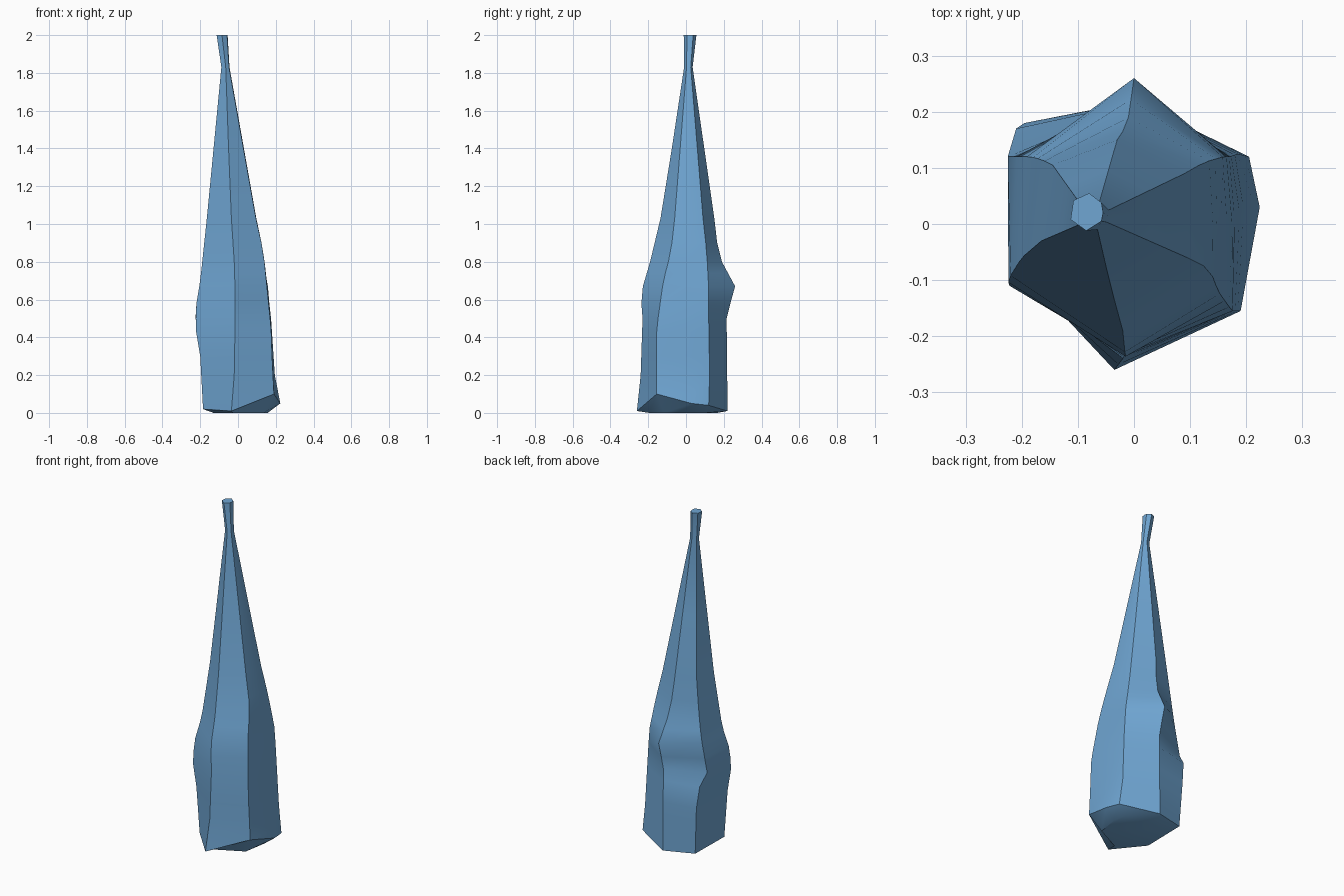
import bpy, bmesh, math

if "Cube" in bpy.data.objects:
    bpy.data.objects.remove(bpy.data.objects["Cube"])

# Ridges running up the spire, counter-clockwise from above: (z, x, y) points
front = [(.01, -.035, -.26), (.2, -.02, -.24), (.5, -.015, -.23), (.63, -.015, -.24), (.8, -.02, -.19),
         (1.03, -.035, -.135), (1.4, -.05, -.075), (1.83, -.065, -.01), (2, -.085, -.012)]
front_right = [(.1, .19, -.155), (.3, .18, -.155), (.45, .175, -.155), (.7, .15, -.12), (.85, .135, -.08),
               (1.03, .095, -.06), (1.83, -.048, .003), (2, -.058, .005)]
right = [(.05, .224, .03), (.2, .195, .03), (.5, .175, 0), (.85, .135, 0), (1.03, .097, .02),
         (1.83, -.045, .014), (2, -.055, .02)]
back_right = [(.04, .205, .12), (.2, .185, .125), (.5, .17, .12), (.66, .16, .12), (.85, .125, .11),
              (1.03, .09, .09), (1.83, -.045, .025), (2, -.058, .038)]
back = [(.01, 0, .22), (.5, 0, .215), (.58, 0, .235), (.67, 0, .26), (.8, -.01, .19), (.9, -.02, .165),
        (1.03, -.03, .15), (1.83, -.063, .035), (2, -.08, .055)]
back_left = [(.02, -.18, .17), (.3, -.195, .18), (.43, -.21, .17), (.5, -.225, .12), (.7, -.185, .12),
             (.85, -.165, .115), (1.03, -.145, .105), (1.83, -.088, .025), (2, -.108, .042)]
front_left = [(.02, -.185, -.1), (.3, -.2, -.11), (.43, -.222, -.11), (.55, -.225, -.1), (.7, -.2, -.06),
              (1.03, -.165, -.03), (1.83, -.088, .003), (2, -.113, .008)]
RIDGES = [front, front_right, right, back_right, back, back_left, front_left]
HEIGHTS = [0, .1, .2, .3, .43, .5, .58, .67, .74, .8, .9, 1.03, 1.4, 1.83, 2]


def sample(ridge, z):
    """Point on a ridge at height z, clamped to the ridge's own foot."""
    z = max(z, ridge[0][0])
    for (z0, x0, y0), (z1, x1, y1) in zip(ridge, ridge[1:]):
        if z <= z1:
            t = (z - z0) / (z1 - z0)
            return (x0 + (x1 - x0) * t, y0 + (y1 - y0) * t, z)
    return (ridge[-1][1], ridge[-1][2], z)


# Loft the spire through the rings
bm = bmesh.new()
n = len(RIDGES)
rings = [[bm.verts.new(sample(r, z)) for r in RIDGES] for z in HEIGHTS]
foot = [bm.verts.new((v.co.x * .7, v.co.y * .75, 0)) for v in rings[0]]
rings.insert(0, foot)
for lower, upper in zip(rings, rings[1:]):
    for i in range(n):
        j = (i + 1) % n
        bm.faces.new((lower[i], lower[j], upper[j], upper[i]))
bm.faces.new(rings[-1])
bm.faces.new(list(reversed(foot)))
bmesh.ops.remove_doubles(bm, verts=bm.verts, dist=.0005)
bmesh.ops.recalc_face_normals(bm, faces=bm.faces)

mesh = bpy.data.meshes.new("rock_spire")
bm.to_mesh(mesh)
bm.free()
spire = bpy.data.objects.new("rock_spire", mesh)
bpy.context.collection.objects.link(spire)

# Single blue colour
blue = bpy.data.materials.new("steel blue")
blue.diffuse_color = (.16, .38, .65, 1)
blue.use_nodes = True
blue.node_tree.nodes["Principled BSDF"].inputs["Base Color"].default_value = blue.diffuse_color
mesh.materials.append(blue)

# Soft facets with the hard ridges kept
bpy.context.view_layer.objects.active = spire
spire.select_set(True)
bpy.ops.object.shade_smooth_by_angle(angle=math.radians(35))
